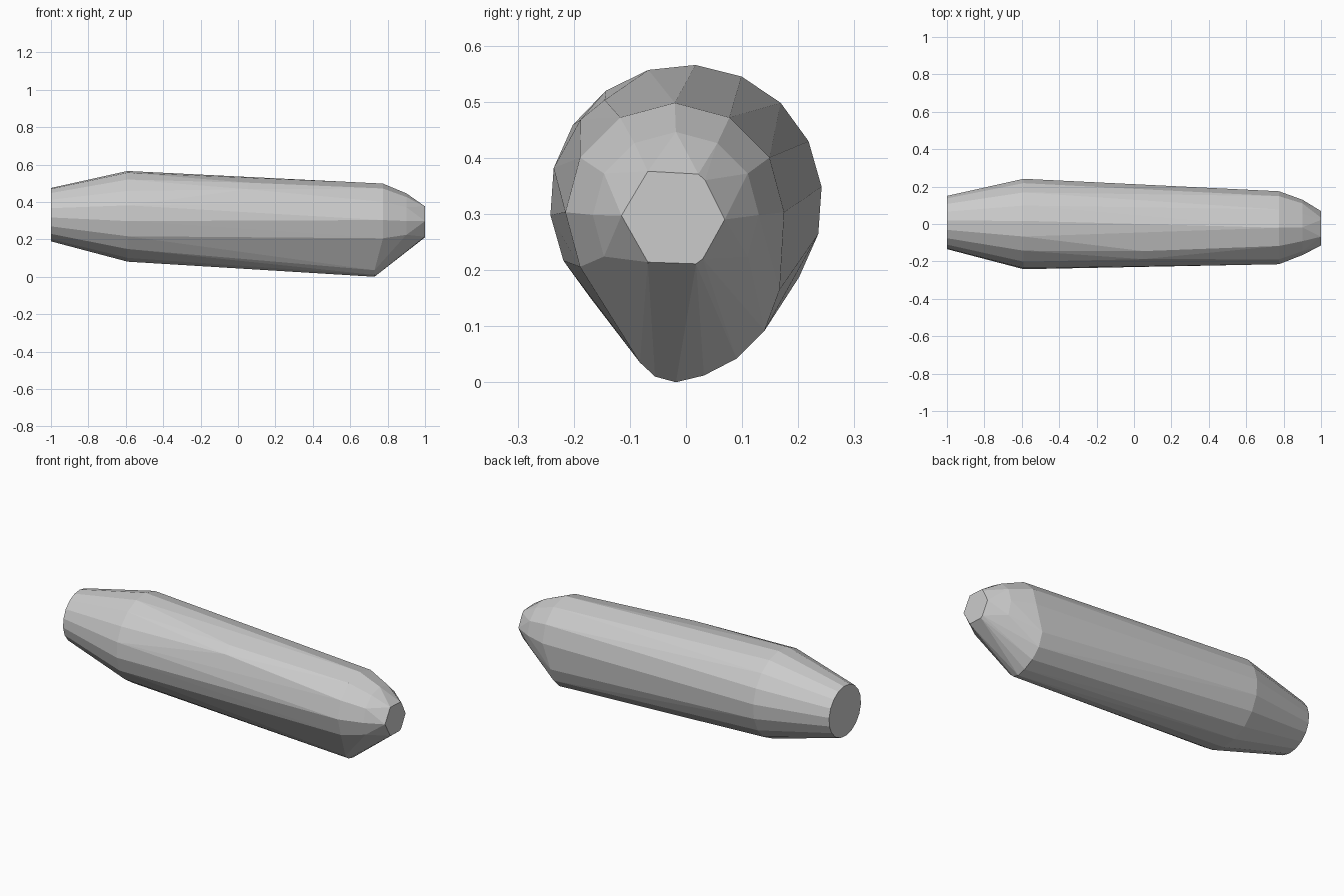
import bpy, bmesh, math

if "Cube" in bpy.data.objects:
    bpy.data.objects.remove(bpy.data.objects["Cube"])


def ring(x, cy, cz, r, n, offset=0):
    """Points of a round section facing along x."""
    return [(x, cy + r * math.cos(math.radians(offset) + math.tau * i / n),
             cz + r * math.sin(math.radians(offset) + math.tau * i / n)) for i in range(n)]


# Tail disc and the widest section
points = ring(-1.0, 0.008, 0.332, 0.143, 18, 6)
points += ring(-0.59, 0.0, 0.323, 0.243, 18, 6)

# Rounded shoulder and nose
points += ring(0.775, -0.02, 0.303, 0.195, 12)
points += ring(0.9, -0.018, 0.298, 0.148, 12)

# Hexagonal nose face
points += [(1.0, y, z) for y, z in [(-0.115, 0.297), (-0.068, 0.376), (0.022, 0.371),
                                    (0.034, 0.36), (0.069, 0.29), (0.03, 0.22),
                                    (0.018, 0.211), (-0.068, 0.214)]]

# Chin: low keel with one flat-cut side
points += [(0.73, y, z) for y, z in [(-0.082, 0.035), (-0.055, 0.01), (-0.018, 0.0),
                                     (0.032, 0.012), (0.09, 0.042), (0.14, 0.092),
                                     (0.167, 0.165)]]

# Slight break on the upper side of the body
points += [(0.05, -0.145, 0.503), (0.05, -0.188, 0.468)]

# Faceted skin around all sections
bm = bmesh.new()
for p in points:
    bm.verts.new(p)
hull = bmesh.ops.convex_hull(bm, input=bm.verts)
inner = {v for v in hull["geom_interior"] + hull["geom_unused"]
         if isinstance(v, bmesh.types.BMVert)}
bmesh.ops.delete(bm, geom=list(inner), context="VERTS")
bmesh.ops.dissolve_limit(bm, angle_limit=math.radians(1), verts=bm.verts, edges=bm.edges)
bmesh.ops.recalc_face_normals(bm, faces=bm.faces)

mesh = bpy.data.meshes.new("faceted_body")
bm.to_mesh(mesh)
bm.free()
body = bpy.data.objects.new("faceted_body", mesh)
bpy.context.collection.objects.link(body)
